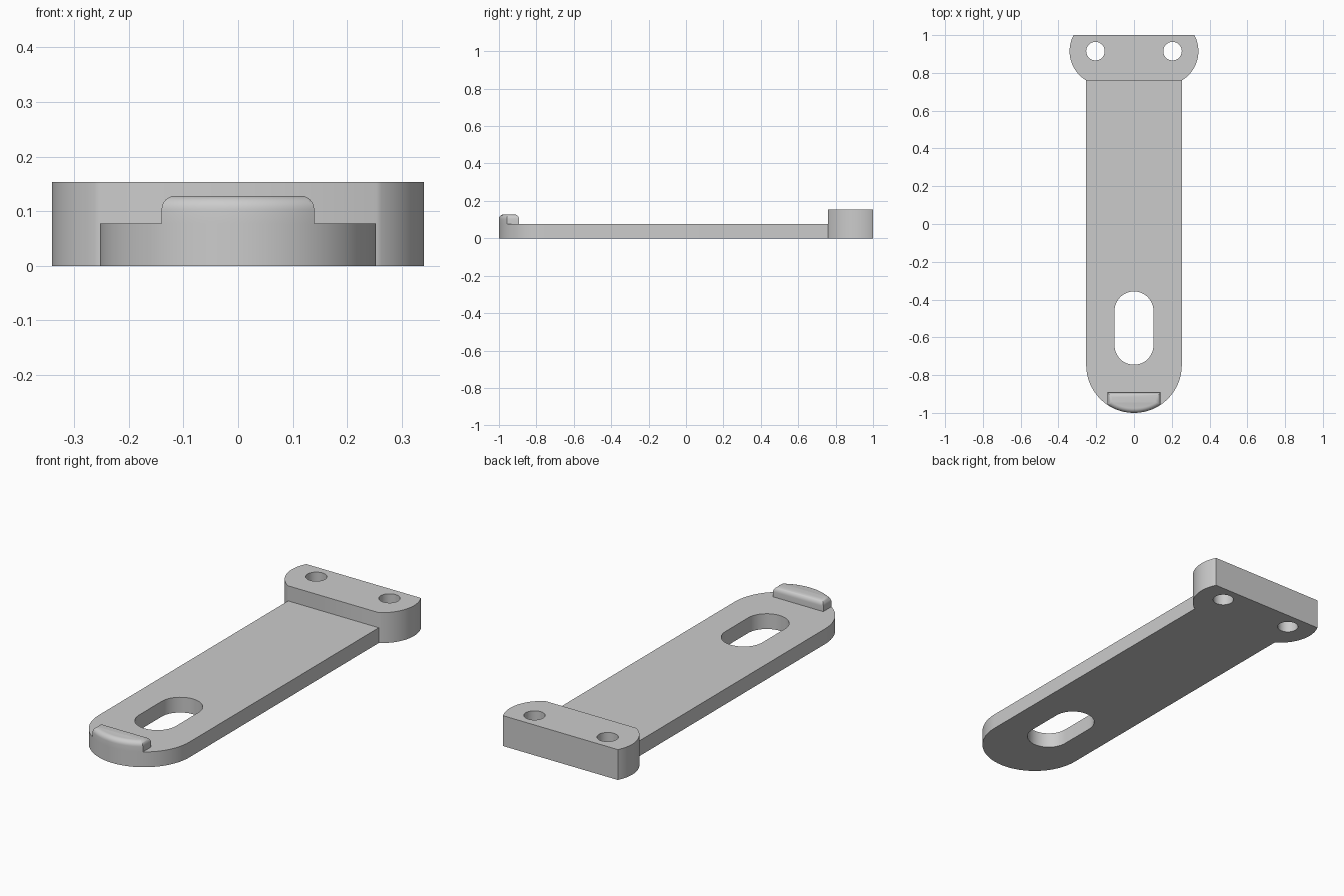
import bpy, bmesh
from math import sin, cos, asin, pi, atan2

if "Cube" in bpy.data.objects:
    bpy.data.objects.remove(bpy.data.objects["Cube"])

grey = bpy.data.materials.new("light_grey")
grey.use_nodes = True
COLOUR = (0.6, 0.6, 0.6, 1)
grey.diffuse_color = COLOUR
grey.node_tree.nodes["Principled BSDF"].inputs["Base Color"].default_value = COLOUR


def arc(cx, cy, r, start, end, n=24):
    step = (end - start) / n
    return [(cx + r * cos(start + i * step), cy + r * sin(start + i * step))
            for i in range(n + 1)]


def circle(cx, cy, r, n=40):
    return arc(cx, cy, r, 0, 2 * pi, n)[:-1]


def finish(name, mesh):
    mesh.materials.clear()
    mesh.materials.append(grey)
    obj = bpy.data.objects.new(name, mesh)
    bpy.context.collection.objects.link(obj)
    bpy.ops.object.select_all(action='DESELECT')
    obj.select_set(True)
    bpy.context.view_layer.objects.active = obj
    bpy.ops.object.shade_smooth_by_angle(angle=0.6)
    return obj


def extruded(name, loops, height):
    """Fill an outline with holes and raise it from the ground."""
    curve = bpy.data.curves.new(name + "_outline", 'CURVE')
    curve.dimensions = '2D'
    curve.fill_mode = 'BOTH'
    curve.extrude = height / 2
    for loop in loops:
        spline = curve.splines.new('POLY')
        spline.points.add(len(loop) - 1)
        for point, (x, y) in zip(spline.points, loop):
            point.co = (x, y, 0, 1)
        spline.use_cyclic_u = True
    source = bpy.data.objects.new(name + "_outline", curve)
    bpy.context.collection.objects.link(source)
    graph = bpy.context.evaluated_depsgraph_get()
    mesh = bpy.data.meshes.new_from_object(source.evaluated_get(graph))
    bpy.data.objects.remove(source)
    bm = bmesh.new()
    bm.from_mesh(mesh)
    bmesh.ops.remove_doubles(bm, verts=bm.verts, dist=1e-5)
    bmesh.ops.translate(bm, verts=bm.verts, vec=(0, 0, height / 2))
    bmesh.ops.recalc_face_normals(bm, faces=bm.faces)
    bm.to_mesh(mesh)
    bm.free()
    mesh.name = name
    return finish(name, mesh)


# Long plate with a round front end and an oblong slot
W, T = 0.253, 0.077
END_Y = W - 1
HEAD_Y = 0.76
outline = arc(0, END_Y, W, pi, 2 * pi, 64) + [(W, HEAD_Y), (-W, HEAD_Y)]
SLOT = 0.103
slot = arc(0, -0.46, SLOT, 0, pi) + arc(0, -0.642, SLOT, pi, 2 * pi)
extruded("plate", [outline, slot], T)

# Thick mounting head with bulging sides and two screw holes
CX, CY, R = 0.16, 0.915, 0.181
low = atan2(HEAD_Y - CY, W - CX)
high = asin((1 - CY) / R)
side = arc(CX, CY, R, low, high)
mirrored = [(-x, y) for x, y in reversed(side)]
holes = [circle(s * 0.204, CY, 0.049) for s in (-1, 1)]
extruded("mounting_head", [side + mirrored] + holes, 0.153)

# Raised lip that follows the round end, rounded along its top
HALF, BACK, TOP = 0.14, -0.893, 0.128
spread = asin(HALF / W)
points = arc(0, END_Y, W, -pi / 2 - spread, -pi / 2 + spread, 32)
points += [(HALF, BACK), (-HALF, BACK)]
bm = bmesh.new()
base = bm.faces.new([bm.verts.new((x, y, T)) for x, y in points])
raised = bmesh.ops.extrude_face_region(bm, geom=[base])["geom"]
bmesh.ops.translate(bm, vec=(0, 0, TOP - T),
                    verts=[g for g in raised if isinstance(g, bmesh.types.BMVert)])
bmesh.ops.recalc_face_normals(bm, faces=bm.faces)
rim = [e for e in bm.edges if all(v.co.z > TOP - 0.001 for v in e.verts)]
bmesh.ops.bevel(bm, geom=rim, offset=0.025, segments=6, profile=0.5,
                affect='EDGES', clamp_overlap=False)
mesh = bpy.data.meshes.new("lip")
bm.to_mesh(mesh)
bm.free()
finish("lip", mesh)
